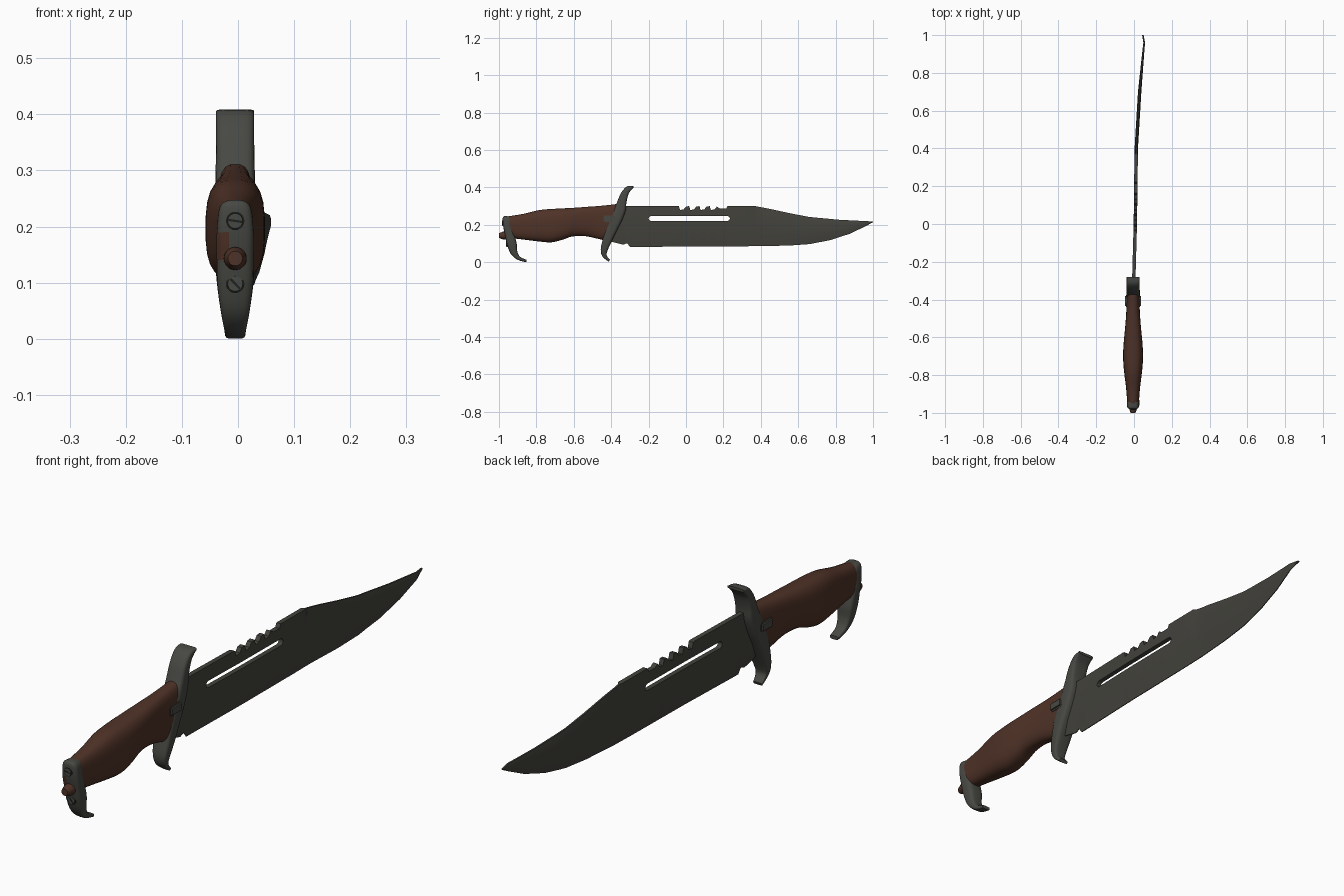
import bpy, bmesh, math
from mathutils import Vector

if "Cube" in bpy.data.objects:
    bpy.data.objects.remove(bpy.data.objects["Cube"])


def material(name, rgb):
    m = bpy.data.materials.new(name)
    m.diffuse_color = (*rgb, 1)
    m.use_nodes = True
    m.node_tree.nodes["Principled BSDF"].inputs["Base Color"].default_value = m.diffuse_color
    return m


STEEL = material("blade steel", (0.056, 0.055, 0.046))
CAST = material("cast metal", (0.064, 0.066, 0.056))
WOOD = material("brown wood", (0.078, 0.032, 0.020))
DARK = material("dark groove", (0.014, 0.014, 0.012))
CX = -0.005


def finish(name, bm, mats, angle=35):
    bmesh.ops.recalc_face_normals(bm, faces=bm.faces)
    me = bpy.data.meshes.new(name)
    bm.to_mesh(me)
    bm.free()
    ob = bpy.data.objects.new(name, me)
    bpy.context.collection.objects.link(ob)
    for m in mats:
        me.materials.append(m)
    bpy.ops.object.select_all(action='DESELECT')
    ob.select_set(True)
    bpy.context.view_layer.objects.active = ob
    if angle:
        bpy.ops.object.shade_smooth_by_angle(angle=math.radians(angle))
    return ob


def skin(rings):
    """Closed tube through equal-length rings of points."""
    bm = bmesh.new()
    vs = [[bm.verts.new(p) for p in r] for r in rings]
    n = len(vs[0])
    for a, b in zip(vs, vs[1:]):
        for i in range(n):
            j = (i + 1) % n
            bm.faces.new((a[i], a[j], b[j], b[i]))
    bm.faces.new(vs[0])
    bm.faces.new(vs[-1])
    return bm


def smooth_rows(rows, steps=4):
    """Catmull-Rom interpolation between rows of numbers."""
    out = []
    for i in range(len(rows) - 1):
        p0, p1 = rows[max(i - 1, 0)], rows[i]
        p2, p3 = rows[i + 1], rows[min(i + 2, len(rows) - 1)]
        for s in range(steps):
            t = s / steps
            out.append([0.5 * (2 * b + (c - a) * t + (2 * a - 5 * b + 4 * c - d) * t * t
                               + (3 * b - a - 3 * c + d) * t ** 3)
                        for a, b, c, d in zip(p0, p1, p2, p3)])
    return out + [list(rows[-1])]


def loft(rows, power, seg=24):
    """Rows: (y, z) of one outline side, (y, z) of the other, half width."""
    rings = []
    for ya, za, yb, zb, w in smooth_rows(rows):
        ring = []
        for k in range(seg):
            a = 2 * math.pi * (k + 0.5) / seg
            c, s = (math.copysign(abs(f) ** (2 / power), f) for f in (math.cos(a), math.sin(a)))
            t = 0.5 + 0.5 * s
            ring.append((CX + w * c, ya + (yb - ya) * t, za + (zb - za) * t))
        rings.append(ring)
    return skin(rings)


def lerp(table, y):
    for (a, va), (b, vb) in zip(table, table[1:]):
        if y <= b:
            return va + (vb - va) * max(0, (y - a) / (b - a))
    return table[-1][1]


# Blade: spine with saw notches, clipped point, slight sideways bend
spine = [(-0.4, 0.302), (-0.045, 0.302)]
for c in (-0.02, 0.035, 0.09, 0.145):
    spine += [(c - 0.018, 0.3), (c - 0.012, 0.279), (c + 0.008, 0.283), (c + 0.02, 0.298)]
spine += [(0.18, 0.288), (0.215, 0.288), (0.222, 0.302), (0.365, 0.302), (0.375, 0.299),
          (0.45, 0.285), (0.555, 0.262), (0.66, 0.242), (0.82, 0.227), (1.0, 0.218)]
edge = [(-0.4, 0.11), (-0.335, 0.094), (-0.315, 0.102), (-0.3, 0.082), (0.3, 0.085),
        (0.55, 0.089), (0.66, 0.097), (0.77, 0.118), (0.875, 0.152), (0.955, 0.19), (1.0, 0.214)]
bend = [(-0.4, -0.003), (-0.25, 0.0), (0.0, 0.007), (0.4, 0.012), (0.7, 0.03),
        (0.9, 0.048), (0.96, 0.054), (1.0, 0.047)]
ys = sorted({round(y, 4) for t in (spine, edge, bend) for y, _ in t} | {0.5, 0.61, 0.715, 0.93, 0.985})
rings = []
for y in ys:
    zt, zb, x = lerp(spine, y), lerp(edge, y), lerp(bend, y)
    h = zt - zb
    t = 0.009 if y < 0.7 else 0.009 - 0.005 * (y - 0.7) / 0.3
    top = t if y < 0.37 else 0.003
    shoulder = zt - 0.22 * h if y > 0.37 else 0.262
    half = [(top, zt), (t, min(shoulder, zt - 0.1 * h)), (t, zb + 0.32 * h), (0.0015, zb)]
    rings.append([(x + w, y, z) for w, z in half] + [(x - w, y, z) for w, z in reversed(half)])
blade = finish("blade", skin(rings), [STEEL], 25)

# Long rounded slot through the blade
outline = []
for cy, start in ((0.222, -90), (-0.187, 90)):
    for k in range(9):
        a = math.radians(start + 22.5 * k)
        outline.append((cy + 0.0125 * math.cos(a), 0.234 + 0.0125 * math.sin(a)))
cutter = finish("slot_cutter", skin([[(x, y, z) for y, z in outline] for x in (-0.1, 0.1)]), [STEEL], 0)
cutter.hide_render = True
mod = blade.modifiers.new("slot", 'BOOLEAN')
mod.operation, mod.solver, mod.object = 'DIFFERENCE', 'EXACT', cutter
bpy.context.view_layer.objects.active = blade
blade.select_set(True)
bpy.ops.object.modifier_apply(modifier=mod.name)
bpy.data.objects.remove(cutter, do_unlink=True)

# Handle: contoured grip, end slanted to meet the guard
finish("handle", loft([
    (-0.945, 0.130, -0.970, 0.243, 0.030), (-0.87, 0.121, -0.87, 0.259, 0.037),
    (-0.78, 0.110, -0.78, 0.280, 0.048), (-0.72, 0.106, -0.69, 0.287, 0.053),
    (-0.66, 0.120, -0.61, 0.291, 0.050), (-0.61, 0.137, -0.54, 0.296, 0.044),
    (-0.54, 0.139, -0.47, 0.301, 0.038), (-0.48, 0.127, -0.41, 0.307, 0.035),
    (-0.42, 0.112, -0.345, 0.315, 0.033)], 2.8), [WOOD])

# Guard: swept cross piece with hooked ends
finish("guard", loft([
    (-0.281, 0.409, -0.281, 0.399, 0.034), (-0.318, 0.404, -0.305, 0.370, 0.034),
    (-0.350, 0.366, -0.318, 0.322, 0.034), (-0.372, 0.313, -0.323, 0.275, 0.035),
    (-0.402, 0.249, -0.345, 0.217, 0.036), (-0.430, 0.184, -0.372, 0.163, 0.036),
    (-0.446, 0.120, -0.398, 0.110, 0.034), (-0.456, 0.067, -0.420, 0.061, 0.028),
    (-0.446, 0.030, -0.424, 0.036, 0.022), (-0.412, 0.002, -0.407, 0.013, 0.018)], 4), [CAST])


def box(name, loc, size, mat, bevel=0.0, tilt=0.0):
    bm = bmesh.new()
    bmesh.ops.create_cube(bm, size=1)
    bmesh.ops.scale(bm, vec=size, verts=bm.verts)
    if bevel:
        bmesh.ops.bevel(bm, geom=bm.edges[:], offset=bevel, segments=2, affect='EDGES')
    ob = finish(name, bm, [mat])
    ob.location, ob.rotation_euler = loc, (0, tilt, 0)


# Collar lugs where the guard clasps the handle
for side, label in ((-1, "left"), (1, "right")):
    box("guard_lug_" + label, (CX + side * 0.028, -0.408, 0.233), (0.03, 0.065, 0.036), CAST, 0.006)

# Pommel: metal cap with a hooked toe and a worn brown patch
bm = loft([
    (-0.972, 0.247, -0.940, 0.245, 0.014), (-0.980, 0.236, -0.933, 0.230, 0.028),
    (-0.977, 0.190, -0.930, 0.185, 0.033), (-0.967, 0.140, -0.915, 0.140, 0.033),
    (-0.957, 0.095, -0.905, 0.100, 0.032), (-0.937, 0.045, -0.902, 0.060, 0.026),
    (-0.900, 0.013, -0.888, 0.030, 0.020), (-0.853, 0.000, -0.853, 0.013, 0.017)], 3.6)
bmesh.ops.recalc_face_normals(bm, faces=bm.faces)
for f in bm.faces:
    c = f.calc_center_median()
    if f.normal.y < -0.2 and c.x < -0.014 and 0.135 < c.z < 0.195:
        f.material_index = 1
finish("pommel", bm, [CAST, WOOD])


def disc(name, y0, y1, z, r0, r1, mat):
    bm = skin([[(CX + r * math.cos(a), y, z + r * math.sin(a))
                for a in (2 * math.pi * k / 20 for k in range(20))]
               for y, r in ((y0, r0), (y0 + (y1 - y0) * 0.6, r0 * 0.96), (y1, r1))])
    finish(name, bm, [mat])


# Knob on the pommel end
disc("knob", -0.95, -1.0, 0.143, 0.021, 0.013, WOOD)

# Slotted screws above and below the knob, each on a dark rim
for label, y, z, tilt in (("upper", -0.979, 0.210, 0.15), ("lower", -0.958, 0.098, 0.8)):
    disc(label + "_screw_rim", y + 0.02, y - 0.001, z, 0.0165, 0.0165, DARK)
    disc(label + "_screw", y + 0.01, y - 0.004, z, 0.0148, 0.0135, CAST)
    box(label + "_screw_slot", (CX, y - 0.004, z), (0.025, 0.002, 0.004), DARK, 0, tilt)
